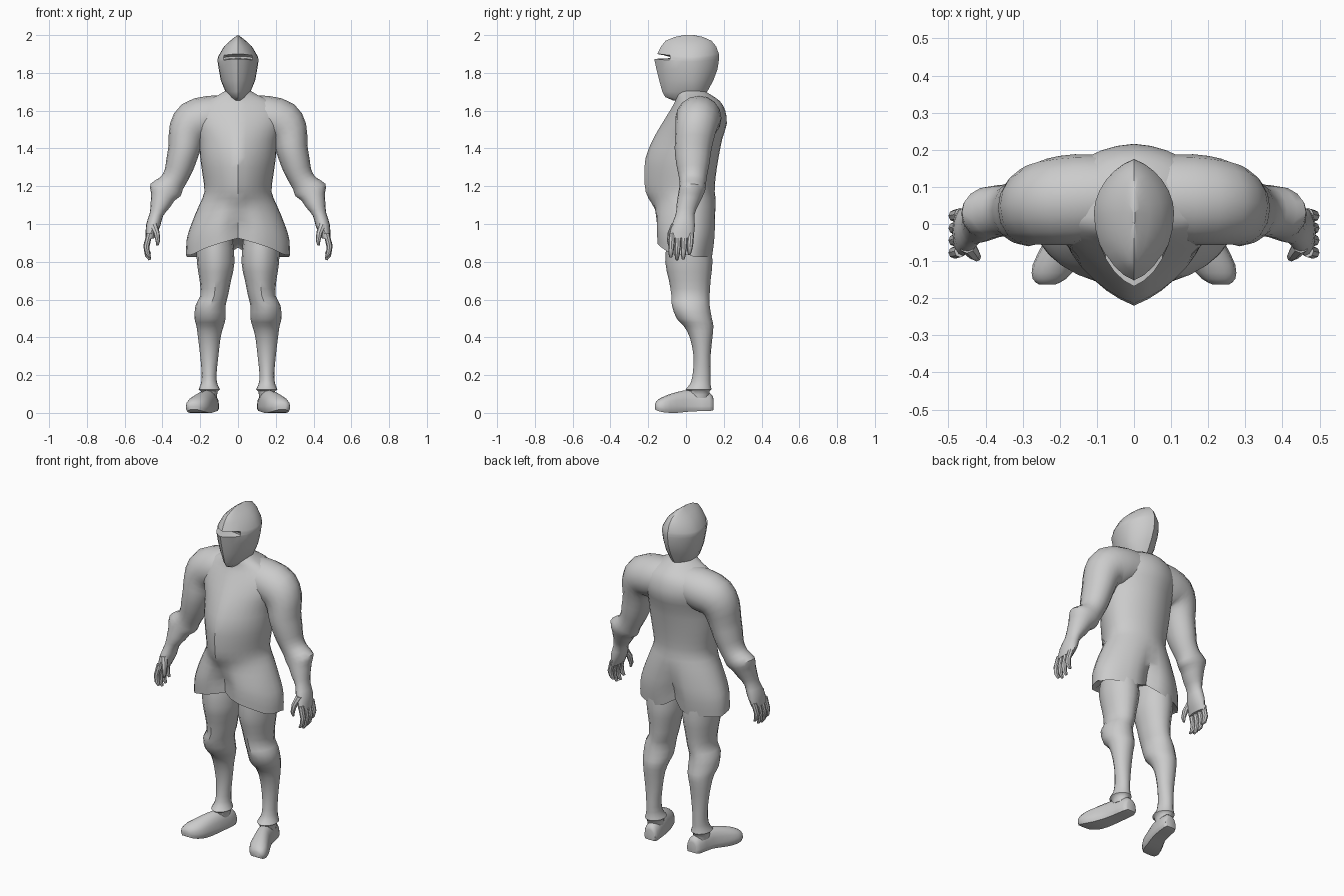
import bpy, bmesh, math
from mathutils import Vector

if "Cube" in bpy.data.objects:
    bpy.data.objects.remove(bpy.data.objects["Cube"])

steel = bpy.data.materials.new("plain_grey")
steel.diffuse_color = (0.6, 0.6, 0.6, 1)
steel.use_nodes = True
steel.node_tree.nodes["Principled BSDF"].inputs["Base Color"].default_value = steel.diffuse_color


def loft(name, rings, mirror=False, angle=40):
    """Skin a list of closed rings, cap both ends and shade smooth."""
    bm = bmesh.new()
    vs = [[bm.verts.new(p) for p in r] for r in rings]
    n = len(vs[0])
    for a, b in zip(vs, vs[1:]):
        for i in range(n):
            j = (i + 1) % n
            bm.faces.new((a[i], a[j], b[j], b[i]))
    bm.faces.new(vs[0][::-1])
    bm.faces.new(vs[-1])
    bmesh.ops.recalc_face_normals(bm, faces=bm.faces)
    me = bpy.data.meshes.new(name)
    bm.to_mesh(me)
    bm.free()
    me.materials.append(steel)
    ob = bpy.data.objects.new(name, me)
    bpy.context.collection.objects.link(ob)
    bpy.ops.object.select_all(action='DESELECT')
    ob.select_set(True)
    bpy.context.view_layer.objects.active = ob
    bpy.ops.object.shade_smooth_by_angle(angle=math.radians(angle))
    if mirror:
        ob.modifiers.new("mirror", 'MIRROR').use_mirror_merge = False
    return ob


def smooth_rows(rows, steps=2):
    """Catmull-Rom interpolation between parameter rows."""
    out = []
    for i in range(len(rows) - 1):
        p = [rows[max(0, min(len(rows) - 1, i + k))] for k in (-1, 0, 1, 2)]
        for s in range(steps):
            t = s / steps
            out.append([0.5 * (2 * b + (c - a) * t + (2 * a - 5 * b + 4 * c - d) * t * t
                               + (3 * b - a - 3 * c + d) * t ** 3) for a, b, c, d in zip(*p)])
    return out + [list(rows[-1])]


def hring(z, cx, rx, yf, yb, keel=0.0, ridge=0.0, wy=None, n=24):
    """Level ring: half width rx, front yf, back yb; keel and ridge sharpen front and back."""
    wy = (yf + yb) / 2 if wy is None else wy
    pts = []
    for i in range(n):
        t = 2 * math.pi * i / n
        s, c = math.sin(t), math.cos(t)
        k, reach = (keel, wy - yf) if c > 0 else (ridge, yb - wy)
        d = (1 - k) * abs(c) + k * (1 - abs(s))
        pts.append(Vector((cx + rx * s, wy - math.copysign(d * reach, c), z)))
    return pts


# Tunic and breastplate: z, half width, front, back
torso = [(.85, .275, -.165, .15), (.93, .272, -.17, .162), (1.0, .25, -.176, .167),
         (1.1, .205, -.185, .162), (1.17, .178, -.213, .152), (1.25, .186, -.22, .157),
         (1.35, .20, -.214, .172), (1.45, .208, -.174, .192), (1.53, .232, -.128, .216),
         (1.6, .228, -.085, .208), (1.65, .17, -.058, .18), (1.685, .10, -.055, .13),
         (1.71, .06, -.055, .09)]
rings = []
for z, rx, yf, yb in smooth_rows(torso):
    low = max(0, min(1, (1.12 - z) / .2))
    ring = hring(z, 0, rx, yf, yb, .3 * (1 - low), .05, .02, 32)
    for p in ring:
        u = abs(p.x) / .28
        groove = math.exp(-(p.x / .05) ** 2) * low
        # arched hem, with a split at the middle of front and back
        if p.y < .02:
            p.z += low * (.09 * max(0, 1 - u / .85) ** .7 - .015)
            p.y += .045 * groove
        else:
            p.z += low * (.05 * groove - .025)
            p.y -= .05 * groove
    rings.append(ring)
under = [Vector((p.x * .8, p.y * .8, p.z + .03)) for p in rings[0]]
loft("tunic", [under] + rings, angle=45)

# Helmet: z, half width, front, back
helmet = [(1.655, .03, -.07, .09), (1.672, .045, -.11, .10), (1.70, .066, -.125, .112),
          (1.76, .091, -.142, .145), (1.82, .102, -.157, .167), (1.874, .108, -.168, .175),
          (1.90, .105, -.152, .174), (1.94, .074, -.132, .16), (1.97, .042, -.108, .135),
          (1.99, .016, -.06, .09), (2.0, .003, -.01, .04)]
rings = [hring(z, 0, rx, yf, yb, .2, .25, .03) for z, rx, yf, yb in helmet]
for r in rings[5:7]:
    for p in r:
        p.z -= 1.2 * p.x ** 2
# Eye slit pushed in between visor and brow
slit = [[Vector((p.x, max(p.y, -.085), p.z + dz)) for p in rings[5]] for dz in (.004, .014)]
loft("helmet", rings[:6] + slit + rings[6:], angle=35)

# Legs: z, centre x, half width, front, back
leg = [(.93, .125, .095, -.10, .13), (.8, .118, .10, -.11, .14), (.7, .12, .083, -.09, .13),
       (.62, .126, .073, -.077, .125), (.57, .145, .08, -.075, .125), (.5, .148, .082, -.05, .137),
       (.46, .148, .072, -.012, .145), (.4, .152, .06, .02, .14), (.3, .152, .048, .04, .13),
       (.2, .153, .039, .035, .13), (.15, .153, .045, .02, .13), (.125, .152, .056, -.003, .135),
       (.115, .152, .045, .01, .125), (.08, .152, .04, .015, .12)]
loft("leg", [hring(*r, .1, n=16) for r in smooth_rows(leg)], True)

# Feet: y, centre x, half width, top height, sole height
foot = [(.145, .14, .028, .075, .015), (.125, .143, .043, .105, .01), (.03, .158, .047, .122, .008),
        (-.05, .188, .056, .11, 0), (-.11, .213, .06, .09, .002), (-.148, .228, .045, .07, .01),
        (-.163, .234, .022, .05, .018)]
rings = []
for y, cx, w, top, sole in smooth_rows(foot):
    ring = [(cx - w * .85, y, sole), (cx + w * .85, y, sole), (cx + w, y, sole + .015)]
    for i in range(9):
        t = math.pi * i / 8
        ring.append((cx + w * math.cos(t), y, .035 + (top - .035) * math.sin(t) ** .9))
    ring.append((cx - w, y, sole + .015))
    rings.append([Vector(p) for p in ring])
loft("foot", rings, True)


def arm_ring(x, y, z, ang, a, b, n=16):
    """Ring across a limb that leans down by ang degrees; a is its thickness, b its depth."""
    g = math.radians(ang)
    return [Vector((x + a * math.cos(t) * math.sin(g), y + b * math.sin(t),
                    z + a * math.cos(t) * math.cos(g)))
            for t in (2 * math.pi * i / n for i in range(n))]


# Shoulder, arm and palm: centre x y z, lean, thickness, depth
arm = [(.07, .07, 1.57, 0, .11, .115), (.16, .066, 1.56, 2, .118, .122),
       (.235, .06, 1.535, 32, .117, .116), (.272, .05, 1.48, 60, .102, .106),
       (.285, .038, 1.40, 75, .085, .098), (.306, .036, 1.32, 72, .077, .088),
       (.326, .036, 1.26, 66, .068, .076), (.352, .036, 1.215, 62, .068, .07),
       (.384, .032, 1.18, 68, .086, .07), (.398, .022, 1.145, 72, .066, .066),
       (.412, .008, 1.10, 75, .052, .058), (.432, -.005, 1.05, 78, .036, .05),
       (.45, -.015, .99, 78, .037, .062), (.468, -.025, .925, 85, .022, .064)]
loft("arm", [arm_ring(*r) for r in smooth_rows(arm)], True)

# Fingers curl inwards below the palm
for i, length in enumerate((.105, .12, .115, .09)):
    y = -.073 + .033 * i
    rows = [(.468, y, .95, 85, .016, .017), (.485, y - .004, .93 - length * .45, 90, .015, .016),
            (.480, y - .007, .93 - length * .8, 105, .013, .013),
            (.466, y - .008, .93 - length, 115, .007, .008)]
    loft("finger", [arm_ring(*r, n=8) for r in rows], True)
thumb = [(.45, -.055, 1.0, 100, .022, .024), (.432, -.08, .955, 95, .017, .017),
         (.424, -.088, .91, 90, .012, .013), (.427, -.088, .885, 90, .006, .006)]
loft("thumb", [arm_ring(*r, n=8) for r in thumb], True)
